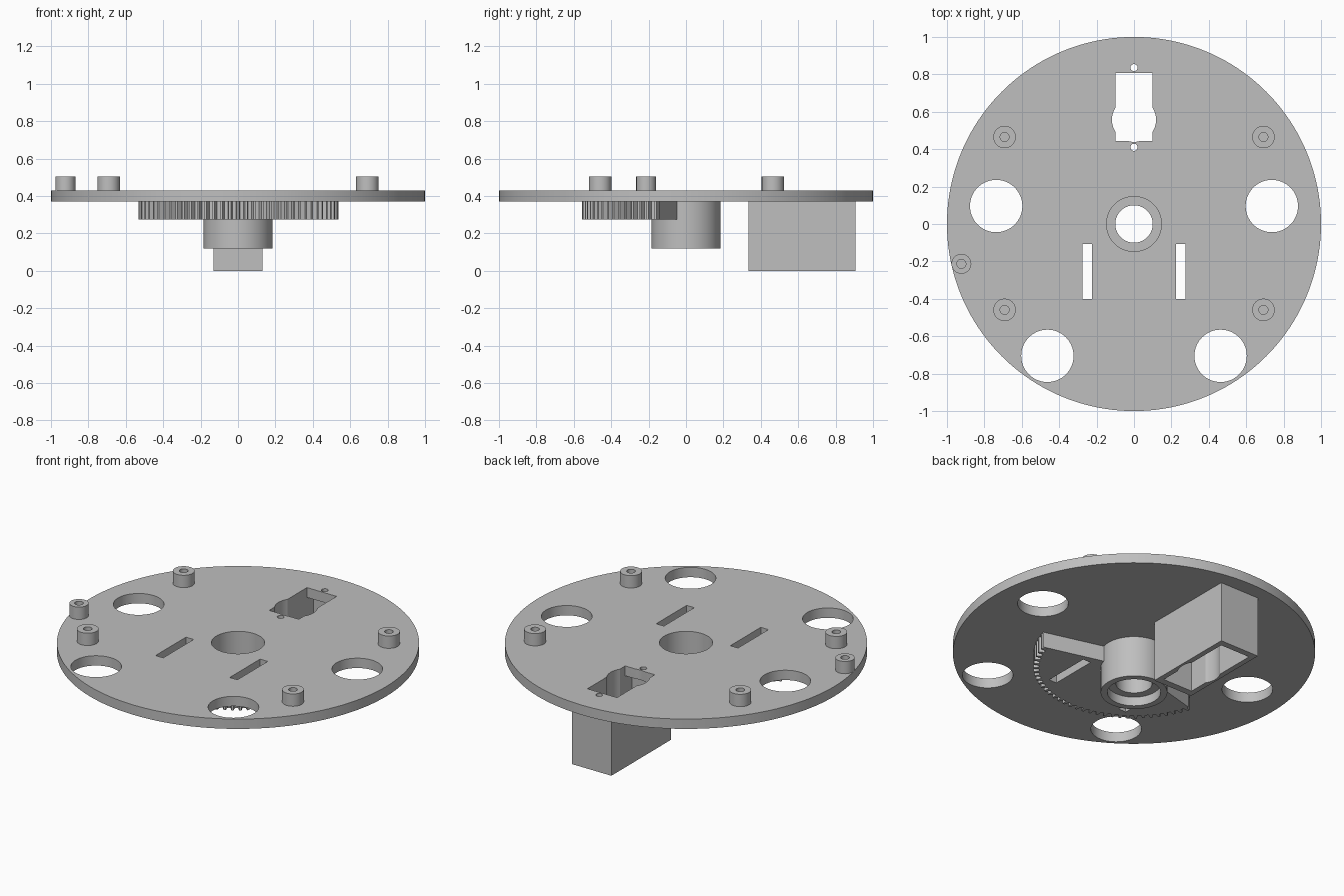
import bpy, bmesh, math

cube = bpy.data.objects.get("Cube")
if cube:
    bpy.data.objects.remove(cube, do_unlink=True)

grey = bpy.data.materials.new("plain_grey")
grey.use_nodes = True
grey.diffuse_color = (0.52, 0.52, 0.52, 1)
grey.node_tree.nodes["Principled BSDF"].inputs["Base Color"].default_value = (0.52, 0.52, 0.52, 1)

PLATE_LOW, PLATE_TOP = 0.37, 0.43


def prism(name, outline, low, high):
    """Extrude a flat counter-clockwise outline between two heights."""
    bm = bmesh.new()
    face = bm.faces.new([bm.verts.new((x, y, low)) for x, y in outline])
    top = bmesh.ops.extrude_face_region(bm, geom=[face])["geom"]
    for v in top:
        if isinstance(v, bmesh.types.BMVert):
            v.co.z = high
    bmesh.ops.recalc_face_normals(bm, faces=bm.faces)
    mesh = bpy.data.meshes.new(name)
    bm.to_mesh(mesh)
    bm.free()
    mesh.materials.append(grey)
    obj = bpy.data.objects.new(name, mesh)
    bpy.context.collection.objects.link(obj)
    return obj


def polar(radius, angle):
    return radius * math.cos(angle), radius * math.sin(angle)


def disc(name, x, y, radius, low, high, sides=64):
    ring = [polar(radius, math.tau * i / sides) for i in range(sides)]
    return prism(name, [(x + a, y + b) for a, b in ring], low, high)


def block(name, x0, x1, y0, y1, low, high):
    return prism(name, [(x0, y0), (x1, y0), (x1, y1), (x0, y1)], low, high)


def cut(target, *cutters):
    """Subtract each cutter from the target and discard it."""
    for cutter in cutters:
        cutter.hide_render = True
        mod = target.modifiers.new("cut", "BOOLEAN")
        mod.operation = "DIFFERENCE"
        mod.solver = "EXACT"
        mod.object = cutter
    graph = bpy.context.evaluated_depsgraph_get()
    mesh = bpy.data.meshes.new_from_object(target.evaluated_get(graph))
    target.modifiers.clear()
    target.data = mesh
    for cutter in cutters:
        bpy.data.objects.remove(cutter, do_unlink=True)


def slots(low, high):
    return [block("slot_cutter", s * 0.25 - 0.026, s * 0.25 + 0.026, -0.40, -0.107, low, high)
            for s in (-1, 1)]


parts = []

# Round base plate with all of its openings
plate = disc("base_plate", 0, 0, 1.0, PLATE_LOW, PLATE_TOP, 160)
low, high = PLATE_LOW - 0.1, PLATE_TOP + 0.1
openings = slots(low, high)
for side in (-1, 1):
    openings.append(disc("hole_cutter", side * 0.737, 0.096, 0.14, low, high))
    openings.append(disc("hole_cutter", side * 0.463, -0.705, 0.14, low, high))
openings.append(disc("bore_cutter", 0, 0, 0.147, low, high))
openings.append(block("window_cutter", -0.1, 0.1, 0.443, 0.807, low, high))
openings.append(disc("window_round_cutter", 0, 0.557, 0.118, low, high))
for y in (0.41, 0.836):
    openings.append(disc("screw_cutter", 0, y, 0.019, low, high, 32))
cut(plate, *openings)
parts.append(plate)

# Hollow standoffs on top of the plate
spots = [(s * 0.692, y, 0.06) for s in (-1, 1) for y in (0.465, -0.459)]
spots.append((-0.923, -0.213, 0.053))
for x, y, radius in spots:
    post = disc("standoff", x, y, radius, PLATE_TOP, 0.505, 48)
    cut(post, disc("bore_cutter", x, y, 0.024, 0.4, 0.6, 32))
    parts.append(post)

# Bearing hub, recessed at both ends with an inner lip
hub = disc("bearing_hub", 0, 0, 0.184, 0.12, PLATE_LOW, 96)
cut(hub, disc("bore_cutter", 0, 0, 0.1, 0, 0.5),
    disc("top_recess_cutter", 0, 0, 0.147, 0.27, 0.5),
    disc("bottom_recess_cutter", 0, 0, 0.147, 0, 0.175))
parts.append(hub)

# Toothed gear sector below the plate
teeth, start, end = 33, math.radians(-165), math.radians(-15)
pitch = (end - start) / teeth
outline = [(0, 0)]
for i in range(teeth):
    for step, radius in ((0, 0.525), (0.22, 0.525), (0.36, 0.555), (0.64, 0.555), (0.78, 0.525)):
        outline.append(polar(radius, start + pitch * (i + step)))
outline.append(polar(0.555, end))
sector = prism("gear_sector", outline, 0.275, PLATE_LOW)
cut(sector, disc("hub_cutter", 0, 0, 0.165, 0.2, 0.5), *slots(0.2, 0.5))
parts.append(sector)

# Open-bottomed motor housing
housing = block("motor_housing", -0.132, 0.132, 0.333, 0.907, 0, PLATE_LOW)
cut(housing, block("cavity_cutter", -0.1, 0.1, 0.375, 0.868, -0.1, 0.5),
    disc("cavity_round_cutter", 0, 0.557, 0.118, -0.1, 0.5))
parts.append(housing)

# Smooth round walls, keep edges crisp
bpy.ops.object.select_all(action="DESELECT")
for part in parts:
    part.select_set(True)
bpy.context.view_layer.objects.active = plate
bpy.ops.object.shade_smooth_by_angle(angle=math.radians(25))
